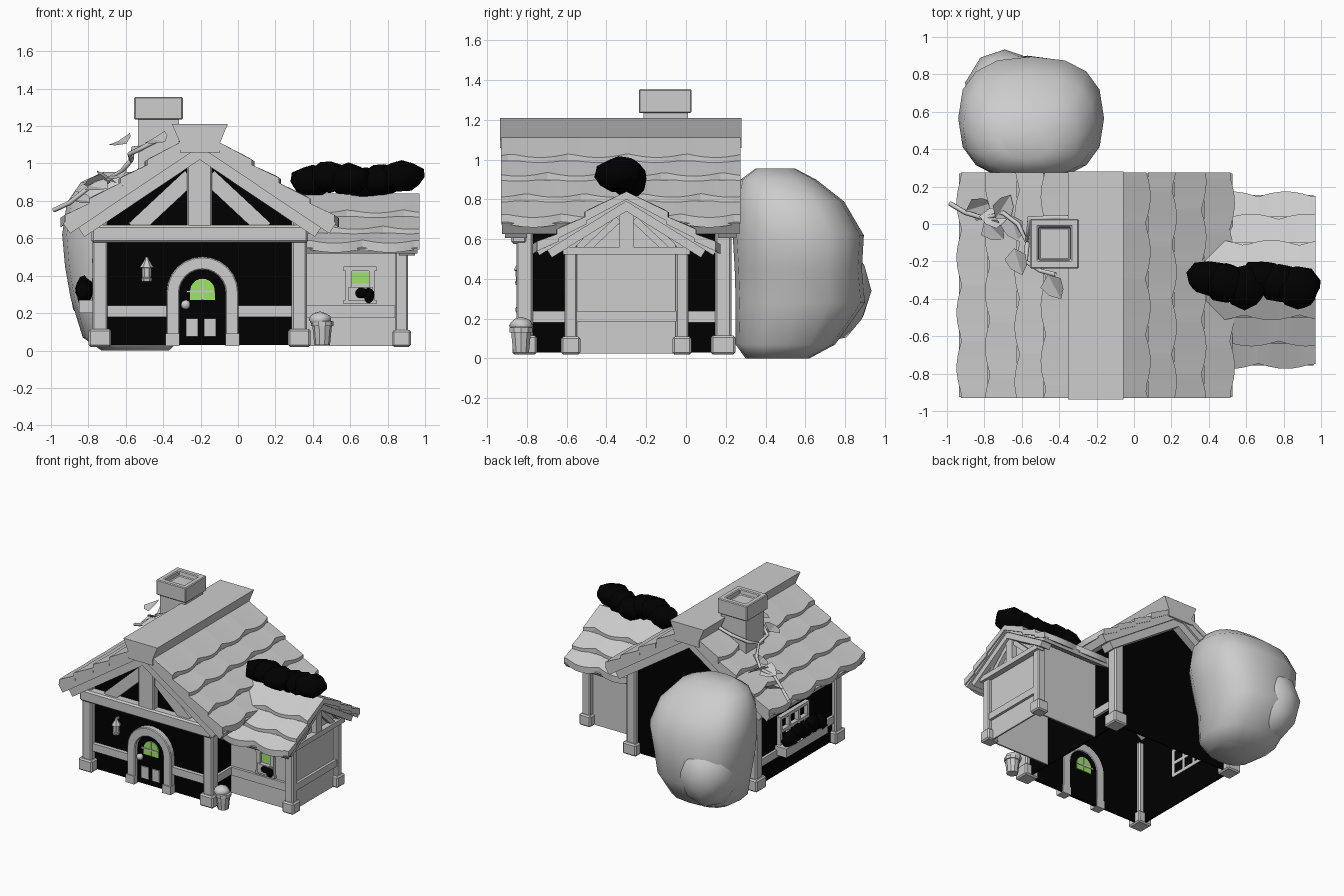
import bpy, bmesh, math, random
from mathutils import Vector, Euler

random.seed(4)
default_cube = bpy.data.objects.get("Cube")
if default_cube:
    bpy.data.objects.remove(default_cube)


def make_material(name, colour):
    material = bpy.data.materials.new(name)
    material.use_nodes = True
    material.diffuse_color = (*colour, 1)
    shader = next(n for n in material.node_tree.nodes if n.type == "BSDF_PRINCIPLED")
    shader.inputs["Base Color"].default_value = (*colour, 1)
    return material


grey = make_material("light grey", (.61, .61, .61))
black = make_material("black", (0, 0, 0))
green = make_material("window green", (.35, .85, .13))


def finish(name, bm, material, bevel=0):
    mesh = bpy.data.meshes.new(name)
    bmesh.ops.recalc_face_normals(bm, faces=bm.faces)
    bm.to_mesh(mesh)
    bm.free()
    mesh.materials.append(material)
    obj = bpy.data.objects.new(name, mesh)
    bpy.context.collection.objects.link(obj)
    if bevel:
        modifier = obj.modifiers.new("soft edges", "BEVEL")
        modifier.width = bevel
    return obj


def prism(name, profile, start, end, material=grey, axis="y", bevel=0):
    """Extrude a flat profile along x or y."""
    bm = bmesh.new()
    place = (lambda u, v, w: (u, w, v)) if axis == "y" else (lambda u, v, w: (w, u, v))
    face = bm.faces.new([bm.verts.new(place(u, v, start)) for u, v in profile])
    extruded = bmesh.ops.extrude_face_region(bm, geom=[face])["geom"]
    shift = Vector(place(0, 0, end - start))
    bmesh.ops.translate(bm, vec=shift, verts=[g for g in extruded if isinstance(g, bmesh.types.BMVert)])
    return finish(name, bm, material, bevel)


def box(name, xs, ys, zs, material=grey, bevel=0):
    (a, b), (c, d) = xs, zs
    return prism(name, [(a, c), (b, c), (b, d), (a, d)], *ys, material, "y", bevel)


def brace(name, p, q, width, start, end, axis="y"):
    p, q = Vector(p), Vector(q)
    side = (q - p).orthogonal().normalized() * width / 2
    return prism(name, [p + side, q + side, q - side, p - side], start, end, grey, axis)


def arch(half, spring, bottom, centre, steps=12):
    curve = [(centre + half * math.cos(math.pi * i / steps),
              spring + half * math.sin(math.pi * i / steps)) for i in range(steps + 1)]
    return [(centre + half, bottom)] + curve + [(centre - half, bottom)]


def chevron(name, roof, half, upper, lower, start, end, axis):
    """Folded slab following a roof slope, with square-cut eaves."""
    centre, top, slope = roof
    points = []
    for depth, order in ((upper, (-1, 0, 1)), (lower, (1, 0, -1))):
        reach = half - depth * slope / (1 + slope * slope)
        points += [(centre + s * reach, top - slope * abs(s) * reach - depth) for s in order]
    return prism(name, points, start, end, grey, axis)


def tile_rows(name, roof, edges, start, end, axis, side, count=36):
    """Overlapping shingle rows with a wavy lower edge."""
    centre, top, slope = roof
    bm = bmesh.new()
    for row, (high, low) in enumerate(zip(edges, edges[1:])):
        previous = None
        for i in range(count + 1):
            along = start + (end - start) * i / count
            wave = .028 * abs(math.sin(math.pi * (along * 3.4 + row * .37))) - .014
            ring = []
            for d, h in ((high, 0), (low + wave, .028), (low + wave, -.022), (high, -.04)):
                u, z = centre + side * d, top - slope * d + h
                ring.append(bm.verts.new((u, along, z) if axis == "y" else (along, u, z)))
            if previous:
                for k in range(4):
                    n = (k + 1) % 4
                    bm.faces.new((previous[k], previous[n], ring[n], ring[k]))
            if i in (0, count):
                bm.faces.new(ring)
            previous = ring
    return finish(name, bm, grey)


def blob(name, parts, material, rough=.08):
    """Lumpy foliage made from squashed spheres."""
    bm = bmesh.new()
    for centre, size in parts:
        phase = random.uniform(0, 6)
        for v in bmesh.ops.create_icosphere(bm, subdivisions=2, radius=1)["verts"]:
            c = v.co.copy()
            lump = 1 + rough * math.sin(4 * c.x + phase) * math.cos(3 * c.y + 4 * c.z + phase)
            v.co = [centre[k] + size[k] * lump * c[k] for k in range(3)]
    obj = finish(name, bm, material)
    obj.data.shade_smooth()
    return obj


def loft(name, levels, sides=10, power=1):
    """Join rings given as centre x, centre y, radius x, radius y, height."""
    bm = bmesh.new()
    squarer = lambda t: math.copysign(abs(t) ** power, t)
    angles = [2 * math.pi * k / sides for k in range(sides)]
    rings = [[bm.verts.new((x + rx * squarer(math.cos(a)), y + ry * squarer(math.sin(a)), z)) for a in angles]
             for x, y, rx, ry, z in levels]
    for a, b in zip(rings, rings[1:]):
        for k in range(sides):
            bm.faces.new((a[k], a[k - 1], b[k - 1], b[k]))
    bm.faces.new(rings[0])
    bm.faces.new(rings[-1])
    return finish(name, bm, grey)


def lathe(name, centre, levels, sides=10):
    return loft(name, [(*centre, r, r, z) for r, z in levels], sides)


# Main house: hollow walls with gables
mid = -.205
main_roof = (mid, 1.18, .67)
gable = [(mid - .54, .03), (mid + .54, .03), (mid + .54, .73), (mid, 1.09), (mid - .54, .73)]
prism("front_wall", gable, -.805, -.795, black)
prism("back_wall", gable, .185, .195, black)
rail_spans = {"left": [(-.78, .15)], "right": [(-.78, -.57), (-.03, .15)]}
for label, side in (("left", -1), ("right", 1)):
    x = mid + side * .535
    box(label + "_wall", (x - .006, x + .006), (-.8, .19), (.03, .73), black)
    rail = x + side * .014
    for span in rail_spans[label]:
        box(label + "_wall_rail", (rail - .012, rail + .012), span, (.18, .24))
    px = mid + side * .533
    for end, y in (("front", -.812), ("back", .187)):
        box(f"{end}_{label}_post", (px - .041, px + .041), (y - .042, y + .042), (.08, .7), bevel=.01)
        box(f"{end}_{label}_post_base", (px - .06, px + .06), (y - .062, y + .062), (.02, .115), bevel=.01)
    # Front timber on either side of the door
    box(label + "_front_rail", sorted((mid + side * .17, mid + side * .5)), (-.835, -.8), (.18, .24))
    brace(label + "_gable_brace", (mid + side * .35, .65), (mid + side * .05, .93), .085, -.85, -.8)
box("front_tie_beam", (-.785, .375), (-.88, -.8), (.577, .67), bevel=.012)
box("gable_king_post", (mid - .067, mid + .067), (-.87, -.8), (.66, 1.05), bevel=.008)

# Main roof
chevron("main_roof_slab", main_roof, .735, .01, .09, -.925, .27, "y")
for label, span in (("front", (-.91, -.8)), ("back", (.16, .255))):
    chevron(label + "_rafters", main_roof, .69, .085, .16, *span, "y")
for label, side in (("left", -1), ("right", 1)):
    tile_rows(label + "_main_tiles", main_roof, (.08, .28, .42, .578, .73), -.93, .275, "y", side)
prism("ridge_cap", [(-.353, 1.21), (-.055, 1.21), (-.096, 1.11), (-.096, 1.06), (-.31, 1.06), (-.31, 1.11)], -.937, .28)

# Side wing with recessed walls
ridge = -.3
wing_roof = (ridge, .84, .62)
wing_gable = [(ridge - .27, .025), (ridge + .27, .025), (ridge + .27, .62), (ridge, .78), (ridge - .27, .62)]
prism("wing_end_wall", wing_gable, .872, .884, grey, "x")
chevron("wing_roof_slab", wing_roof, .46, .01, .05, .3, .96, "x")
chevron("wing_rafters", wing_roof, .42, .045, .1, .86, .945, "x")
box("wing_end_rail", (.88, .905), (ridge - .27, ridge + .27), (.185, .24))
box("wing_tie_beam", (.87, .93), (ridge - .32, ridge + .32), (.522, .562))
box("wing_king_post", (.88, .925), (ridge - .035, ridge + .035), (.55, .76))
for label, side in (("back", 1), ("front", -1)):
    y = ridge + side * .28
    wall = ridge + side * .265
    box(f"wing_{label}_wall", (.34, .88), (wall - .006, wall + .006), (.025, .62))
    box(f"wing_{label}_post", (.84, .91), (y - .032, y + .032), (.08, .58), bevel=.008)
    box(f"wing_{label}_post_base", (.825, .925), (y - .048, y + .048), (.02, .11), bevel=.01)
    tile_rows(f"wing_{label}_tiles", wing_roof, (0, .2, .34, .46), .3, .97, "x", side, 24)
    for foot, head in ((.2, .04), (.29, .15)):
        brace(f"wing_{label}_brace", (ridge + side * foot, .55), (ridge + side * head, .7), .035, .88, .915, "x")
box("wing_front_rail", (.35, .85), (-.592, -.57), (.175, .24))

# Door with arched frame and a window that shows on both faces
door_x = -.19
outer, inner = arch(.193, .309, .03, door_x), arch(.123, .309, .03, door_x)
prism("door_frame", outer + inner[::-1], -.85, -.79, bevel=.006)
prism("door_panel", inner, -.815, -.8, black)
prism("door_window", arch(.066, .318, .27, door_x), -.822, -.788, green)
box("door_window_upright", (door_x - .005, door_x + .005), (-.828, -.784), (.27, .385))
box("door_window_crossbar", (door_x - .085, door_x + .066), (-.828, -.784), (.31, .322))
for side in (-1, 1):
    x = door_x - .007 + side * .048
    box("door_lower_panel", (x - .032, x + .032), (-.824, -.81), (.075, .17))
    foot = door_x + side * .16
    box("door_frame_foot", (foot - .037, foot + .037), (-.86, -.79), (.025, .09))
blob("door_knob", [((-.28, -.835, .245), (.026, .024, .026))], grey, 0)

# Lantern
lamp = (-.488, -.835)
lathe("lantern", lamp, ((.026, .37), (.03, .385), (.024, .39), (.026, .44), (.037, .445), (.015, .48), (.008, .5)), 6)
box("lantern_bracket", (lamp[0] - .006, lamp[0] + .006), (-.84, -.8), (.485, .5))

# Wing window with planter
for label, span, height in (("head", (.565, .74), (.425, .45)), ("sill", (.565, .74), (.25, .27)),
                            ("near_jamb", (.575, .61), (.26, .44)), ("far_jamb", (.7, .73), (.26, .44))):
    box("wing_window_" + label, span, (-.595, -.565), height)
box("wing_window_pane", (.61, .7), (-.578, -.57), (.358, .418), green)
box("wing_planter", (.59, .72), (-.605, -.57), (.265, .34))
blob("wing_planter_flowers", [((.665, -.6, .307), (.04, .022, .03)), ((.7, -.6, .295), (.03, .022, .042))], black)

# Window with planter on the right-hand wall of the house, seen from both faces
wx = -.76
for z in (.275, .375, .48):
    box("side_window_bar", (wx - .02, wx + .03), (-.44, -.08), (z - .012, z + .012))
for y in (-.43, -.315, -.2, -.09):
    box("side_window_upright", (wx - .018, wx + .03), (y - .012, y + .012), (.27, .485))
box("side_planter", (-.85, -.75), (-.57, -.05), (.2, .27))
blob("side_planter_flowers", [((-.82, -.5 + i * .09, .31 + .02 * (i % 2)), (.045, .085, .065)) for i in range(5)], black, .2)

# Chimney with hollow cap
box("chimney_shaft", (-.535, -.315), (-.215, .01), (.9, 1.25))
bm = bmesh.new()
bmesh.ops.create_cube(bm, size=1)
for v in bm.verts:
    v.co = (-.425 + v.co.x * .26, -.105 + v.co.y * .265, 1.295 + v.co.z * .12)
top = max(bm.faces, key=lambda f: f.calc_center_median().z)
bmesh.ops.inset_individual(bm, faces=[top], thickness=.06)
bmesh.ops.inset_individual(bm, faces=[top], thickness=.008)
bmesh.ops.translate(bm, vec=(0, 0, -.04), verts=top.verts)
finish("chimney_cap", bm, grey, .006)


# Climbing vine
def vine(name, points):
    curve = bpy.data.curves.new(name, "CURVE")
    curve.dimensions, curve.bevel_depth, curve.bevel_resolution = "3D", .013, 1
    spline = curve.splines.new("POLY")
    spline.points.add(len(points) - 1)
    for p, co in zip(spline.points, points):
        p.co = (*co, 1)
    curve.materials.append(grey)
    bpy.context.collection.objects.link(bpy.data.objects.new(name, curve))


vine("vine_stem", [(-.985, .11, .75), (-.9, .06, .79), (-.8, .03, .87), (-.7, .06, .91), (-.62, 0, .96),
                   (-.57, -.1, 1.02), (-.56, .03, 1.08), (-.42, .035, 1.1), (-.3, .03, 1.13)])
vine("vine_branch", [(-.57, -.1, 1.02), (-.58, -.2, 1.05), (-.5, -.25, 1.09), (-.42, -.27, 1.13)])
for x, y, z, turn in ((-.9, .07, .81, .3), (-.8, .02, .88, 5.5), (-.74, .03, .92, 1), (-.66, .05, .94, 5),
                      (-.64, -.13, 1.12, 5), (-.46, -.27, 1.13, 5.2), (-.68, .02, .9, 3)):
    bm = bmesh.new()
    outline = [Vector(p) * .15 for p in ((0, 0, 0), (.3, .45, .12), (.7, .32, .08), (1, 0, 0), (.7, -.32, .08), (.3, -.45, .12))]
    spin = Euler((.5, .1, turn)).to_matrix()
    a, b, c, tip, d, e = [bm.verts.new(Vector((x, y, z)) + spin @ p) for p in outline]
    bm.faces.new((a, tip, c, b))
    bm.faces.new((a, e, d, tip))
    finish("vine_leaf", bm, grey)

# Bush behind the house
loft("back_bush", [(-.55, .46, .18, .16, 0), (-.56, .5, .27, .25, .07), (-.57, .575, .325, .325, .28),
                   (-.56, .565, .365, .32, .45), (-.55, .565, .39, .33, .62), (-.56, .52, .355, .275, .79),
                   (-.57, .465, .27, .19, .9), (-.58, .45, .14, .1, .955)], 16, .8).data.shade_smooth()
blob("back_bush_lobe", [((-.69, .675, .34), (.22, .26, .27))], grey, .03)

# Roof foliage and potted plant
blob("roof_foliage", [((.4 + i * .095, ridge - .025 * (i % 3) + .01, .91 + .018 * math.cos(i * 1.7 - 2)),
                       (.12, .095 + .012 * (i % 3), .085)) for i in range(6)], black, .12)
lathe("flower_pot", (.45, -.83), ((.042, .03), (.052, .13), (.06, .13), (.06, .155), (.045, .16)))
blob("pot_plant", [((.44, -.83, .165), (.06, .058, .042))], grey)
